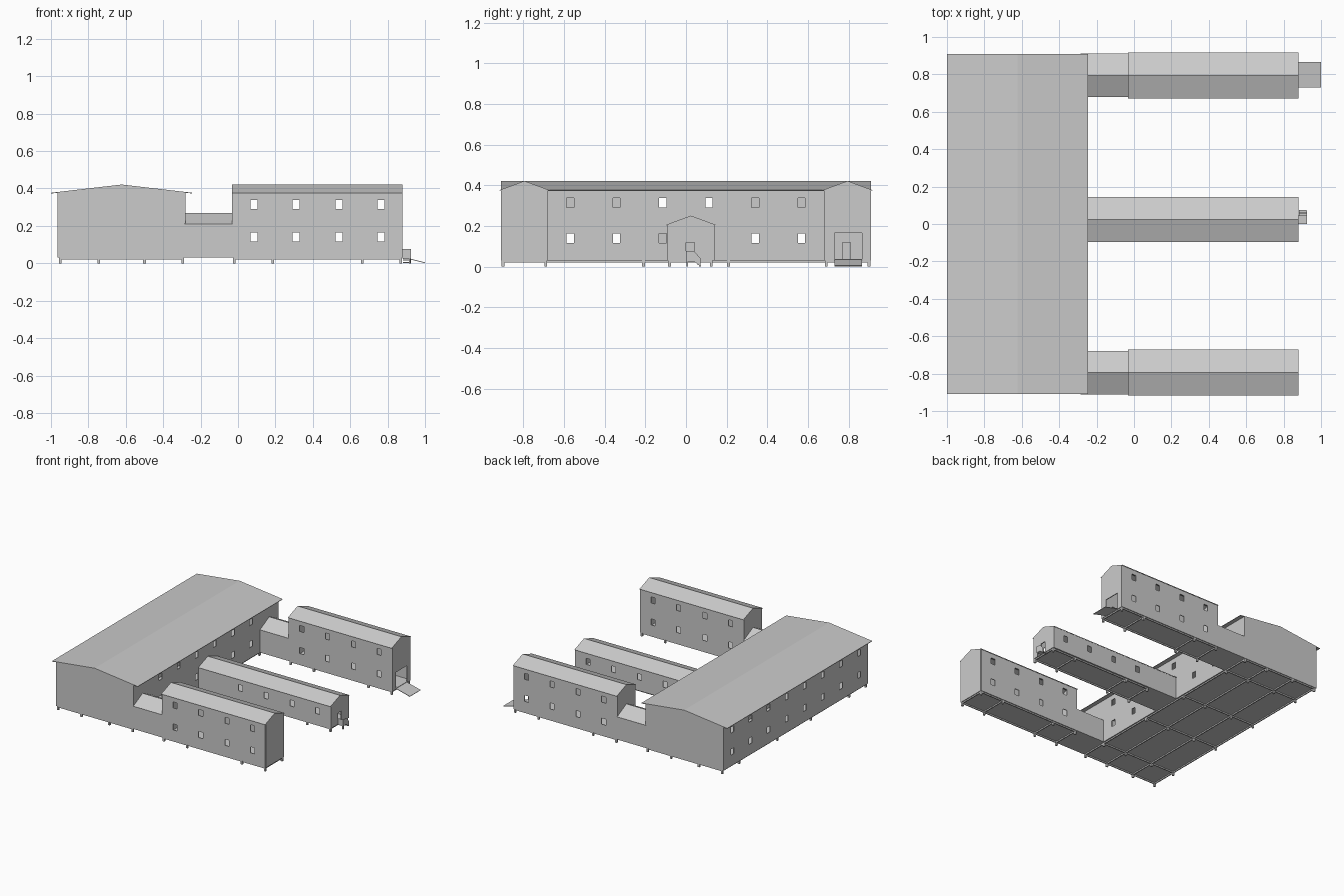
import bpy, bmesh, math

if "Cube" in bpy.data.objects:
    bpy.data.objects.remove(bpy.data.objects["Cube"])

grey = bpy.data.materials.new("light_grey")
grey.diffuse_color = (0.6, 0.6, 0.6, 1)
grey.use_nodes = True
grey.node_tree.nodes["Principled BSDF"].inputs["Base Color"].default_value = grey.diffuse_color


def finish(name, bm, thick=0.0):
    bmesh.ops.remove_doubles(bm, verts=bm.verts, dist=1e-5)
    bmesh.ops.recalc_face_normals(bm, faces=bm.faces)
    me = bpy.data.meshes.new(name)
    bm.to_mesh(me)
    bm.free()
    me.materials.append(grey)
    ob = bpy.data.objects.new(name, me)
    bpy.context.collection.objects.link(ob)
    if thick:
        mod = ob.modifiers.new("thickness", 'SOLIDIFY')
        mod.thickness = thick
        mod.offset = 0
    return ob


def panel(name, axis, pos, u0, u1, z0, z1, holes=(), peak=None):
    """Upright wall at x=pos or y=pos with rectangular holes and optional gable."""
    bm = bmesh.new()

    def vert(u, z):
        return bm.verts.new((pos, u, z) if axis == 'x' else (u, pos, z))
    us = sorted({u0, u1} | {h[0] for h in holes} | {h[1] for h in holes})
    zs = sorted({z0, z1} | {h[2] for h in holes} | {h[3] for h in holes})
    grid = [[vert(u, z) for z in zs] for u in us]
    for i in range(len(us) - 1):
        for j in range(len(zs) - 1):
            cu, cz = (us[i] + us[i + 1]) / 2, (zs[j] + zs[j + 1]) / 2
            if not any(h[0] < cu < h[1] and h[2] < cz < h[3] for h in holes):
                bm.faces.new((grid[i][j], grid[i + 1][j], grid[i + 1][j + 1], grid[i][j + 1]))
    if peak:
        bm.faces.new([col[-1] for col in grid] + [vert((u0 + u1) / 2, peak)])
    return finish(name, bm, 0.006)


def roof(name, axis, a0, a1, c, half, eave, peak):
    """Two-slope roof sheet with its ridge along the given axis."""
    bm = bmesh.new()
    rows = []
    for a in (a0, a1):
        rows.append([bm.verts.new((a, c + d, z) if axis == 'x' else (c + d, a, z))
                     for d, z in ((-half, eave), (0, peak), (half, eave))])
    for i in range(2):
        bm.faces.new((rows[0][i], rows[0][i + 1], rows[1][i + 1], rows[1][i]))
    return finish(name, bm, 0.004)


def add_box(bm, x0, x1, y0, y1, z0, z1):
    r = bmesh.ops.create_cube(bm, size=1)
    for v in r['verts']:
        v.co = ((x0 + x1) / 2 + v.co.x * (x1 - x0),
                (y0 + y1) / 2 + v.co.y * (y1 - y0),
                (z0 + z1) / 2 + v.co.z * (z1 - z0))


def box(name, *dims):
    bm = bmesh.new()
    add_box(bm, *dims)
    return finish(name, bm)


def windows(centres, levels):
    return [(u - 0.018, u + 0.018, z - 0.024, z + 0.024) for u in centres for z in levels]


def legs(name, xs, ys):
    """Short feet on a grid, tied together by thin beams under the floor."""
    bm = bmesh.new()
    for x in xs:
        add_box(bm, x - 0.004, x + 0.004, ys[0], ys[-1], 0.02, 0.03)
        for y in ys:
            add_box(bm, x - 0.007, x + 0.007, y - 0.007, y + 0.007, 0, 0.03)
    for y in ys:
        add_box(bm, xs[0], xs[-1], y - 0.004, y + 0.004, 0.02, 0.03)
    return finish(name, bm)


F = 0.03                       # floor level
LOW, HIGH = 0.14, 0.315        # window levels
WX = [0.085, 0.31, 0.54, 0.765]
WY = [-0.797 + 0.2275 * i for i in range(8)]
E, W, MID = -0.285, -0.962, -0.6235

# main block
panel("main_west_wall", 'x', W, -0.91, 0.91, F, 0.378, windows(WY, (LOW, HIGH)))
east = windows(WY[1:7], (HIGH,)) + windows(WY[1:4] + WY[5:7], (LOW,))
panel("main_east_wall", 'x', E, -0.91, 0.91, F, 0.378, east)
for s, n in ((-1, "front"), (1, "back")):
    panel("main_%s_wall" % n, 'y', s * 0.907, W, E, F, 0.378, peak=0.417)
roof("main_roof", 'y', -0.91, 0.91, -0.622, 0.377, 0.375, 0.419)
box("main_floor", W, E, -0.907, 0.907, F, F + 0.008)

# inner partitions seen through the windows
for s, n in ((-1, "front"), (1, "back")):
    panel("upper_partition_" + n, 'x', MID, min(s * 0.2, s * 0.9), max(s * 0.2, s * 0.9), 0.21, 0.375)
panel("lower_partition", 'x', MID, -0.2, 0.2, F, 0.21)

# two tall wings with low links
for s, n in ((-1, "front"), (1, "back")):
    c = s * 0.795
    y0, y1 = c - 0.113, c + 0.113
    for y, side in ((y0, "south"), (y1, "north")):
        panel("%s_wing_%s_wall" % (n, side), 'y', y, -0.03, 0.877, F, 0.378, windows(WX, (LOW, HIGH)))
        panel("%s_link_%s_wall" % (n, side), 'y', y, E, -0.03, F, 0.21)
    door = [(0.77, 0.81, 0.038, 0.12)] if s > 0 else []
    gate = [(0.73, 0.865, 0.038, 0.165)] if s > 0 else []
    panel(n + "_wing_inner_gable", 'x', -0.03, y0, y1, F, 0.378, door, 0.418)
    panel(n + "_wing_end_gable", 'x', 0.877, y0, y1, F, 0.378, gate, 0.418)
    roof(n + "_wing_roof", 'x', -0.033, 0.88, c, 0.122, 0.375, 0.42)
    roof(n + "_link_roof", 'x', E, -0.03, c, 0.116, 0.209, 0.268)
    box(n + "_wing_floor", E, 0.877, y0, y1, F, F + 0.008)
    legs(n + "_wing_legs", [-0.02, 0.185, 0.665, 0.87], [c - 0.105, c + 0.105])

# low middle wing
c = 0.024
for y, side in ((c - 0.113, "south"), (c + 0.113, "north")):
    panel("middle_wing_%s_wall" % side, 'y', y, E, 0.877, F, 0.208, windows(WX, (LOW,)))
panel("middle_wing_end_gable", 'x', 0.877, c - 0.113, c + 0.113, F, 0.208,
      [(0.0, 0.042, 0.038, 0.12)], 0.247)
roof("middle_wing_roof", 'x', E, 0.88, c, 0.12, 0.205, 0.249)
box("middle_wing_floor", E, 0.877, c - 0.113, c + 0.113, F, F + 0.008)
legs("middle_wing_legs", [-0.02, 0.185, 0.665, 0.87], [c - 0.105, c + 0.1])

# main block feet
legs("main_legs", [-0.95, -0.745, -0.5, -0.295], [-0.9, -0.69, -0.21, 0.21, 0.69, 0.9])

# entrance landing, steps and railing on the middle wing
box("landing", 0.88, 0.925, 0.0, 0.045, 0.026, 0.034)
box("landing_legs", 0.915, 0.923, 0.002, 0.01, 0, 0.026)
bm = bmesh.new()
for i in range(3):
    add_box(bm, 0.882, 0.923, 0.045 + 0.01 * i, 0.055 + 0.01 * i, 0.02 - 0.009 * i, 0.025 - 0.009 * i)
finish("steps", bm)
box("landing_side_rail", 0.88, 0.925, 0.0, 0.003, 0.034, 0.077)
box("landing_end_rail", 0.922, 0.925, 0.0, 0.04, 0.034, 0.077)
bm = bmesh.new()
bm.faces.new([bm.verts.new((0.9235, y, z)) for y, z in
              ((0.04, 0.025), (0.072, 0.0), (0.072, 0.04), (0.04, 0.077))])
finish("stair_rail", bm, 0.003)

# ramp at the back wing
bm = bmesh.new()
bm.faces.new([bm.verts.new(p) for p in
              ((0.877, 0.73, 0.034), (0.999, 0.73, 0.003), (0.999, 0.865, 0.003), (0.877, 0.865, 0.034))])
finish("ramp", bm, 0.004)
